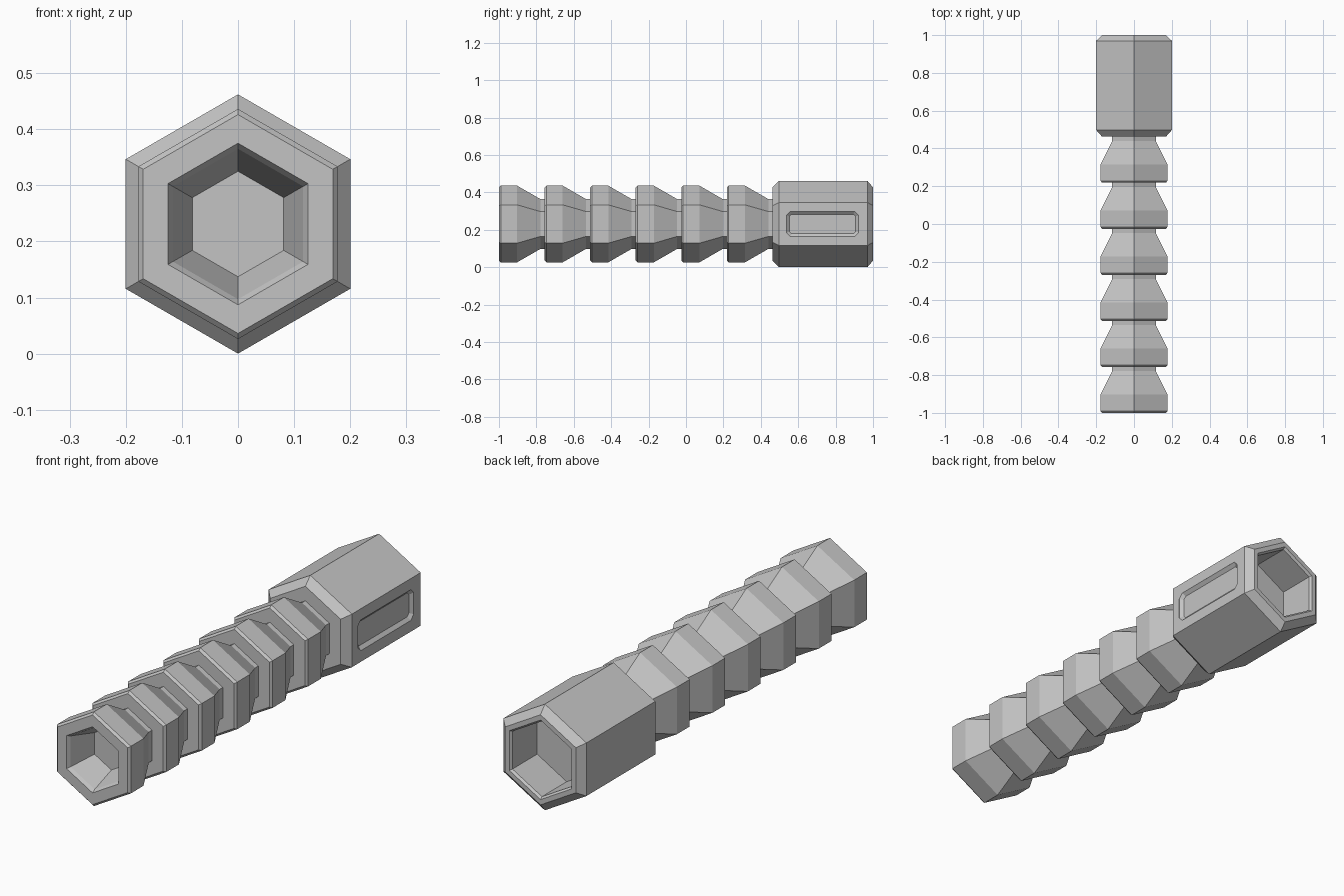
import bpy, bmesh, math

if "Cube" in bpy.data.objects:
    bpy.data.objects.remove(bpy.data.objects["Cube"], do_unlink=True)

CENTRE_Z = 0.231

grey = bpy.data.materials.new("plain grey")
grey.use_nodes = True
colour = (0.55, 0.55, 0.55, 1)
grey.diffuse_color = colour
grey.node_tree.nodes["Principled BSDF"].inputs["Base Color"].default_value = colour


def loft(name, loops):
    """Skin a list of equal-sized point loops and cap both ends."""
    bm = bmesh.new()
    rings = [[bm.verts.new(p) for p in loop] for loop in loops]
    for a, b in zip(rings, rings[1:]):
        n = len(a)
        for i in range(n):
            j = (i + 1) % n
            bm.faces.new((a[i], a[j], b[j], b[i]))
    bm.faces.new(rings[0][::-1])
    bm.faces.new(rings[-1])
    bmesh.ops.recalc_face_normals(bm, faces=bm.faces)
    mesh = bpy.data.meshes.new(name)
    bm.to_mesh(mesh)
    bm.free()
    mesh.materials.append(grey)
    obj = bpy.data.objects.new(name, mesh)
    bpy.context.collection.objects.link(obj)
    return obj


def hexagon(y, r):
    angles = [math.radians(90 + 60 * i) for i in range(6)]
    return [(r * math.cos(a), y, CENTRE_Z + r * math.sin(a)) for a in angles]


def slot_outline(x, half_y, half_z, corner):
    """Rectangle with cut corners on the side of the head."""
    pts = []
    for sy, sz, first in ((1, 1, 0), (-1, 1, 1), (-1, -1, 0), (1, -1, 1)):
        pair = [(sy * half_y, sz * (half_z - corner)),
                (sy * (half_y - corner), sz * half_z)]
        pts += pair[::-1] if first else pair
    return [(x, 0.73 + y, CENTRE_Z + z) for y, z in pts]


# Ribbed grip: blind tapered socket in front, then six repeating ribs
COUNT, PITCH = 6, 0.2437
grip = [(-0.87, 0.094), (-0.985, 0.134), (-1.0, 0.144)]
for i in range(COUNT):
    y = -1 + i * PITCH
    grip += [(y, 0.195), (y + 0.01, 0.205), (y + 0.097, 0.205),
             (y + 0.222, 0.133), (y + PITCH, 0.133)]
grip.append((0.48, 0.133))
loft("ribbed_grip", [hexagon(y, r) for y, r in grip])

# Head: chamfered hexagonal block with a blind socket at the back
head = loft("head", [hexagon(y, r) for y, r in (
    (0.463, 0.196), (0.497, 0.231), (0.97, 0.231), (1.0, 0.196),
    (1.0, 0.173), (0.99, 0.164), (0.82, 0.164))])

# Recessed slot on the left side of the head
cutter = loft("slot_cutter", [
    slot_outline(0.17, 0.177, 0.052, 0.012),
    slot_outline(0.187, 0.177, 0.052, 0.012),
    slot_outline(0.2, 0.192, 0.067, 0.02),
    slot_outline(0.23, 0.192, 0.067, 0.02)][1:])
cutter.hide_render = True
cut = head.modifiers.new("slot", 'BOOLEAN')
cut.operation = 'DIFFERENCE'
cut.solver = 'EXACT'
cut.object = cutter
bpy.context.view_layer.update()
evaluated = head.evaluated_get(bpy.context.evaluated_depsgraph_get())
cut_mesh = bpy.data.meshes.new_from_object(evaluated)
head.modifiers.clear()
head.data = cut_mesh
bpy.data.objects.remove(cutter, do_unlink=True)
